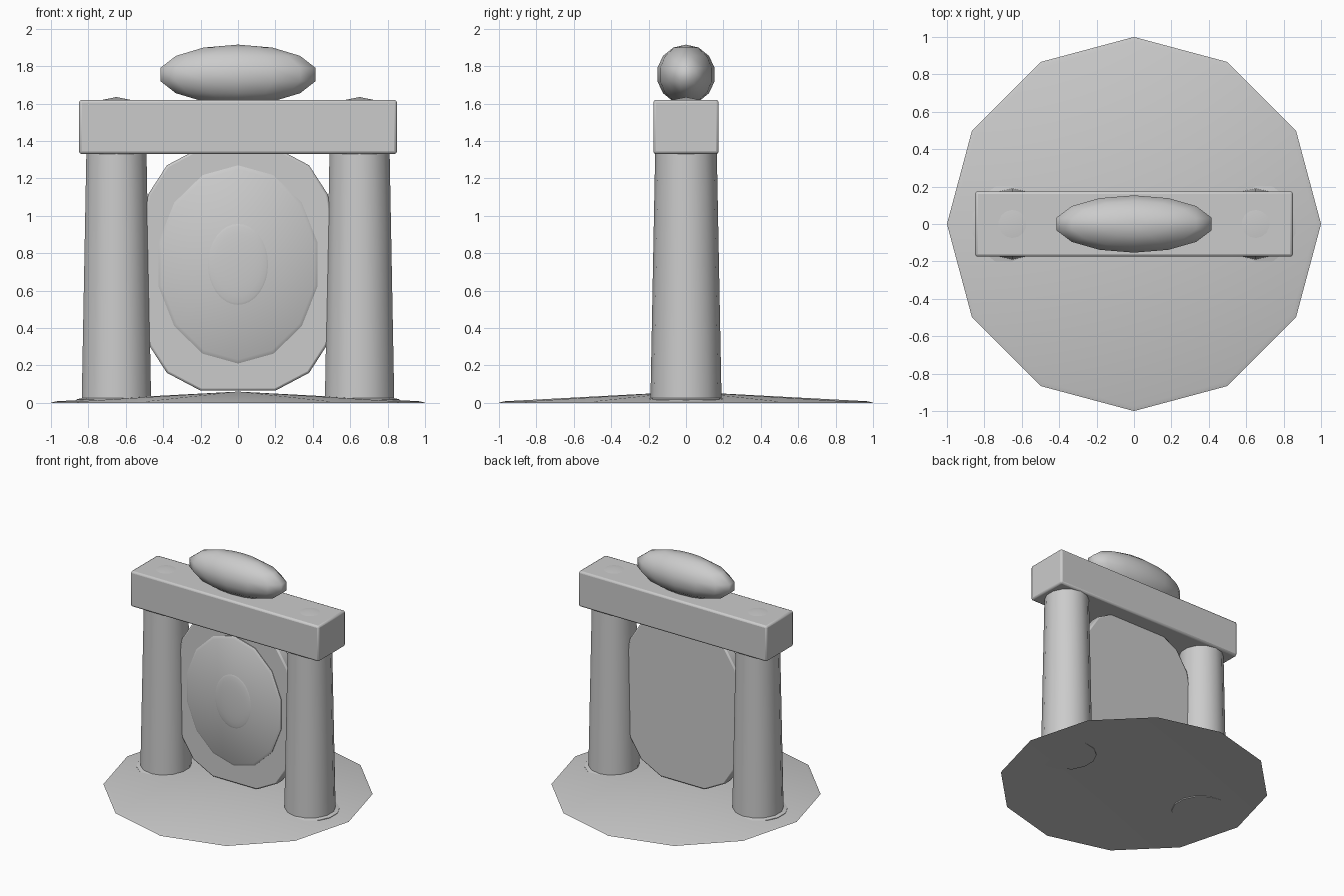
import bpy, bmesh
from math import pi, sin, cos, radians
from mathutils import Matrix

if "Cube" in bpy.data.objects:
    bpy.data.objects.remove(bpy.data.objects["Cube"])


def finish(bm, name, angle=35):
    bmesh.ops.remove_doubles(bm, verts=bm.verts, dist=1e-5)
    bmesh.ops.recalc_face_normals(bm, faces=bm.faces)
    me = bpy.data.meshes.new(name)
    bm.to_mesh(me)
    bm.free()
    ob = bpy.data.objects.new(name, me)
    bpy.context.collection.objects.link(ob)
    bpy.ops.object.select_all(action='DESELECT')
    ob.select_set(True)
    bpy.context.view_layer.objects.active = ob
    bpy.ops.object.shade_smooth_by_angle(angle=radians(angle))
    return ob


def lathe(name, profile, n, matrix, angle=35):
    """Turn (radius, height) points around local z, first vertex on +y."""
    bm = bmesh.new()
    rings = [[bm.verts.new((r * sin(2 * pi * i / n), r * cos(2 * pi * i / n), z))
              for i in range(n)] for r, z in profile]
    for a, b in zip(rings, rings[1:]):
        for i in range(n):
            j = (i + 1) % n
            bm.faces.new((a[i], a[j], b[j], b[i]))
    bmesh.ops.transform(bm, matrix=matrix, verts=bm.verts)
    return finish(bm, name, angle)


T = Matrix.Translation
FRONT = Matrix.Rotation(pi / 2, 4, 'X')  # local z turns to -y


def scale(x, y, z):
    return Matrix.Diagonal((x, y, z, 1))


# shallow twelve-sided ground mound, hollow below
lathe("base", [(0, .06), (.975, .008), (1, 0), (0, .03)], 12, Matrix())

# tapered pillars with a thin foot and a low cap poking through the beam
pillar = [(0, .008), (.22, .008), (.22, .018), (.19, .025),
          (.165, 1.33), (.16, 1.603), (0, 1.635)]
for side, x in (("left", -.65), ("right", .65)):
    lathe(side + "_pillar", pillar, 14, T((x, 0, 0)))

# crossbeam
bm = bmesh.new()
bmesh.ops.create_cube(bm, size=1, matrix=T((0, 0, 1.475)) @ scale(1.7, .35, .29))
beam = finish(bm, "beam")
mod = beam.modifiers.new("bevel", 'BEVEL')
mod.width, mod.segments = .015, 2

# ellipsoid on top of the beam
arc = [(sin(pi * k / 7), -cos(pi * k / 7)) for k in range(8)]
lathe("top_stone", arc, 14, T((0, 0, 1.755)) @ scale(.436, .157, .16), 60)

# large back disc, outline mirrored left to right and top to bottom
q = [(.2, .65), (.38, .555), (.48, .40), (.52, .2)]
half = q + [(x, -z) for x, z in reversed(q)]
outline = half + [(-x, z) for x, z in reversed(half)]
bm = bmesh.new()
face = bm.faces.new([bm.verts.new((x, .045, z + .715)) for x, z in outline])
ext = bmesh.ops.extrude_face_region(bm, geom=[face], use_keep_orig=True)
for v in ext["geom"]:
    if isinstance(v, bmesh.types.BMVert):
        v.co.y = -.045
disc = finish(bm, "back_disc")
mod = disc.modifiers.new("bevel", 'BEVEL')
mod.width, mod.segments = .012, 2

# raised front disc and its central boss
lathe("front_disc", [(0, 0), (1, 0), (1, .05), (.96, .062), (0, .064)], 14,
      T((0, 0, .74)) @ FRONT @ scale(.436, .53, 1))
dome = [(cos(a), .055 + .022 * sin(a)) for a in (k * pi / 12 for k in range(7))]
lathe("centre_boss", [(0, .055)] + dome, 32,
      T((0, 0, .74)) @ FRONT @ scale(.175, .235, 1))
